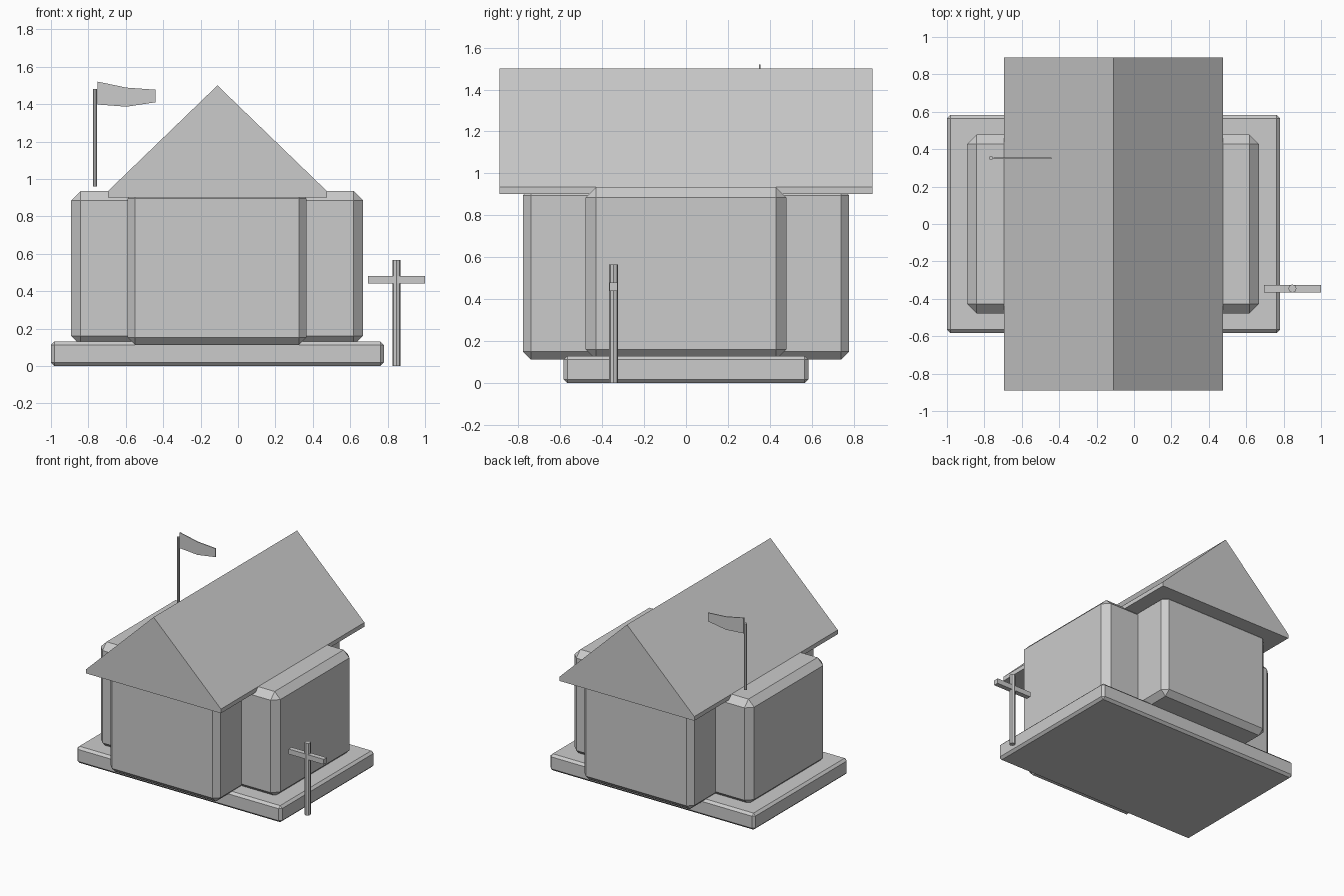
import bpy, bmesh, math

if "Cube" in bpy.data.objects:
    bpy.data.objects.remove(bpy.data.objects["Cube"])

# One plain grey for the whole building
grey = bpy.data.materials.new("plain grey")
grey.diffuse_color = (0.6, 0.6, 0.6, 1.0)
grey.use_nodes = True
grey.node_tree.nodes["Principled BSDF"].inputs["Base Color"].default_value = grey.diffuse_color


def finish(name, bm):
    bmesh.ops.recalc_face_normals(bm, faces=bm.faces)
    mesh = bpy.data.meshes.new(name)
    bm.to_mesh(mesh)
    bm.free()
    mesh.materials.append(grey)
    obj = bpy.data.objects.new(name, mesh)
    bpy.context.collection.objects.link(obj)
    return obj


def box(name, lo, hi, chamfer=0.0):
    """Box between two corners, with chamfered edges."""
    bm = bmesh.new()
    bmesh.ops.create_cube(bm, size=1)
    for v in bm.verts:
        v.co = [a + (b - a) * (c + 0.5) for a, b, c in zip(lo, hi, v.co)]
    if chamfer:
        bmesh.ops.bevel(bm, geom=bm.edges[:], offset=chamfer, segments=1,
                        affect='EDGES')
    return finish(name, bm)


def prism(name, profile, y0, y1):
    """Extrude an x-z outline from y0 to y1."""
    bm = bmesh.new()
    face = bm.faces.new([bm.verts.new((x, y0, z)) for x, z in profile])
    out = bmesh.ops.extrude_face_region(bm, geom=[face])
    for v in out["geom"]:
        if isinstance(v, bmesh.types.BMVert):
            v.co.y = y1
    return finish(name, bm)


def pole(name, x, y, z0, z1, radius, sides=8):
    """Upright low-poly post."""
    circle = [(x + radius * math.cos(math.tau * i / sides),
               y + radius * math.sin(math.tau * i / sides)) for i in range(sides)]
    bm = bmesh.new()
    low = [bm.verts.new((a, b, z0)) for a, b in circle]
    top = [bm.verts.new((a, b, z1)) for a, b in circle]
    bm.faces.new(low[::-1])
    bm.faces.new(top)
    for i in range(sides):
        j = (i + 1) % sides
        bm.faces.new((low[i], low[j], top[j], top[i]))
    return finish(name, bm)


# Foundation and the two crossing halls
box("foundation", (-1.0, -0.583, 0.0), (0.78, 0.583, 0.13), 0.018)
box("wide_hall", (-0.892, -0.478, 0.11), (0.668, 0.478, 0.935), 0.05)
box("long_hall", (-0.59, -0.778, 0.112), (0.365, 0.778, 0.935), 0.04)

# Gabled roof with short vertical eaves
prism("gable_roof", [(-0.695, 0.902), (0.475, 0.902), (0.475, 0.935),
                     (-0.11, 1.5), (-0.695, 0.935)], -0.89, 0.89)

# Flagpole and waving flag
pole("flagpole", -0.764, 0.352, 0.96, 1.48, 0.011)
prism("flag", [(-0.75, 1.398), (-0.596, 1.386), (-0.44, 1.41),
               (-0.44, 1.477), (-0.596, 1.488), (-0.75, 1.52)], 0.348, 0.355)

# Signpost with crossbar
pole("sign_post", 0.847, -0.345, 0.0, 0.567, 0.022)
box("sign_crossbar", (0.695, -0.365, 0.44), (1.0, -0.327, 0.48))
